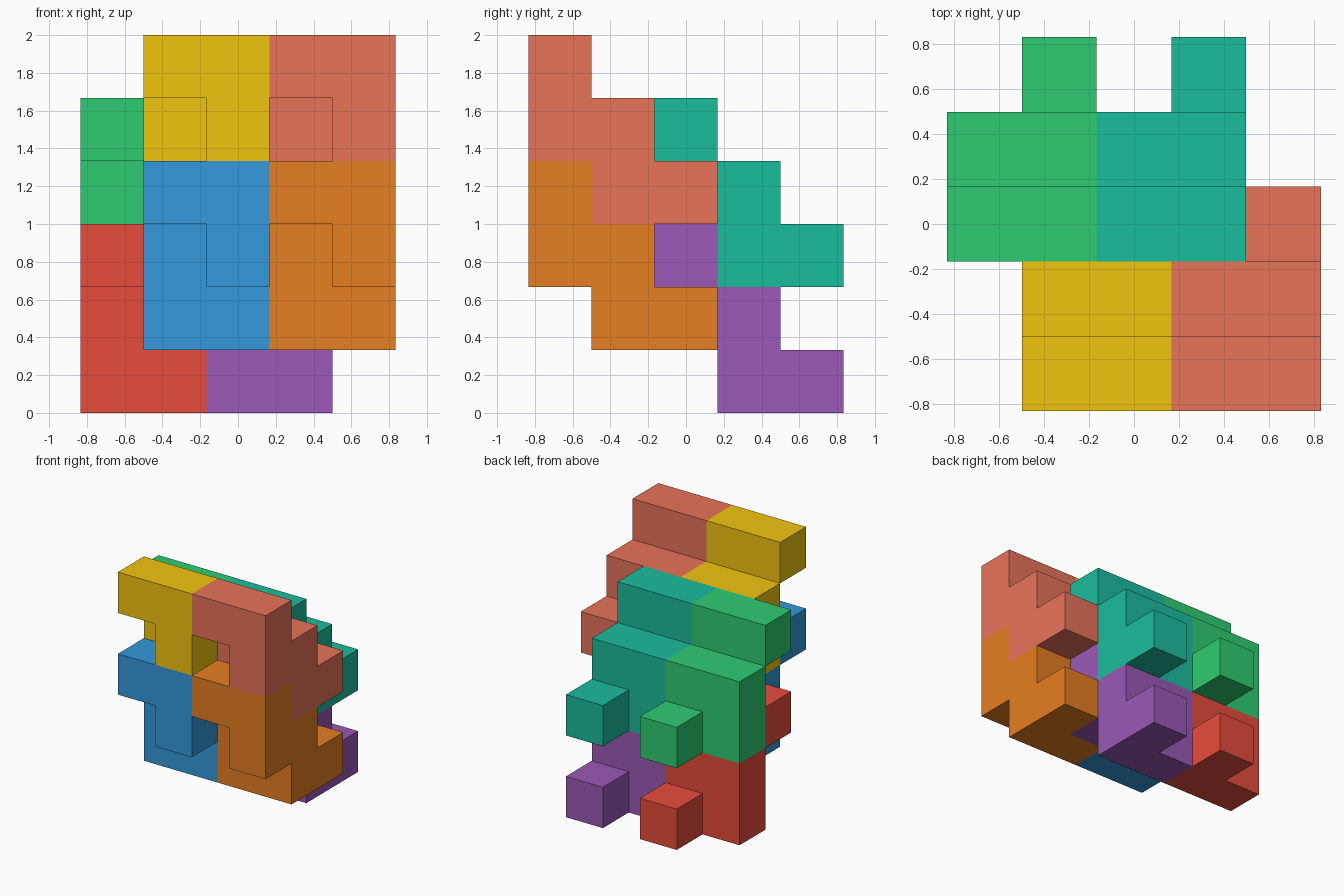
import bpy
import bmesh
from mathutils import Vector

if "Cube" in bpy.data.objects:
    bpy.data.objects.remove(bpy.data.objects["Cube"])

U = 1 / 3                        # edge of one cube cell
ORIGIN = Vector((-2.5 * U, -2.5 * U, 0))

# One interlocking block, as (x, y, z) cells
CELLS = {(0, 0, 2), (1, 0, 2), (1, 0, 1),
         (0, 1, 1), (1, 1, 1), (0, 1, 0), (1, 1, 0),
         (1, 2, 0)}

# Name, position of the block in cells, colour
BLOCKS = [
    ("front_top_left_block", (1, 0, 3), "f1c40f"),
    ("front_top_right_block", (3, 0, 3), "e8735a"),
    ("front_bottom_left_block", (1, 0, 1), "3498db"),
    ("front_bottom_right_block", (3, 0, 1), "e67e22"),
    ("back_top_left_block", (0, 2, 2), "2ecc71"),
    ("back_top_right_block", (2, 2, 2), "1abc9c"),
    ("back_bottom_left_block", (0, 2, 0), "e74c3c"),
    ("back_bottom_right_block", (2, 2, 0), "9b59b6"),
]


def linear(h):
    c = [int(h[i:i + 2], 16) / 255 for i in (0, 2, 4)]
    return [v / 12.92 if v < 0.04045 else ((v + 0.055) / 1.055) ** 2.4 for v in c]


def make_block(name, offset, colour):
    bm = bmesh.new()
    verts = {}

    def vert(p):
        if p not in verts:
            verts[p] = bm.verts.new(ORIGIN + (Vector(p) + Vector(offset)) * U)
        return verts[p]

    # Outer skin only: skip faces shared by two cells of the block
    for cell in CELLS:
        for axis in range(3):
            for side in (0, 1):
                n = list(cell)
                n[axis] += 2 * side - 1
                if tuple(n) in CELLS:
                    continue
                loop = []
                for a, b in ((0, 0), (1, 0), (1, 1), (0, 1)):
                    p = list(cell)
                    p[axis] += side
                    p[(axis + 1) % 3] += a
                    p[(axis + 2) % 3] += b
                    loop.append(vert(tuple(p)))
                bm.faces.new(loop if side else loop[::-1])

    # Merge coplanar squares into clean flat faces
    bmesh.ops.dissolve_limit(bm, angle_limit=0.01, verts=bm.verts[:], edges=bm.edges[:])
    mesh = bpy.data.meshes.new(name)
    bm.to_mesh(mesh)
    bm.free()
    mat = bpy.data.materials.new(name + "_colour")
    mat.diffuse_color = (*linear(colour), 1)
    mat.use_nodes = True
    mat.node_tree.nodes["Principled BSDF"].inputs["Base Color"].default_value = mat.diffuse_color
    mesh.materials.append(mat)
    bpy.context.collection.objects.link(bpy.data.objects.new(name, mesh))


for block in BLOCKS:
    make_block(*block)
